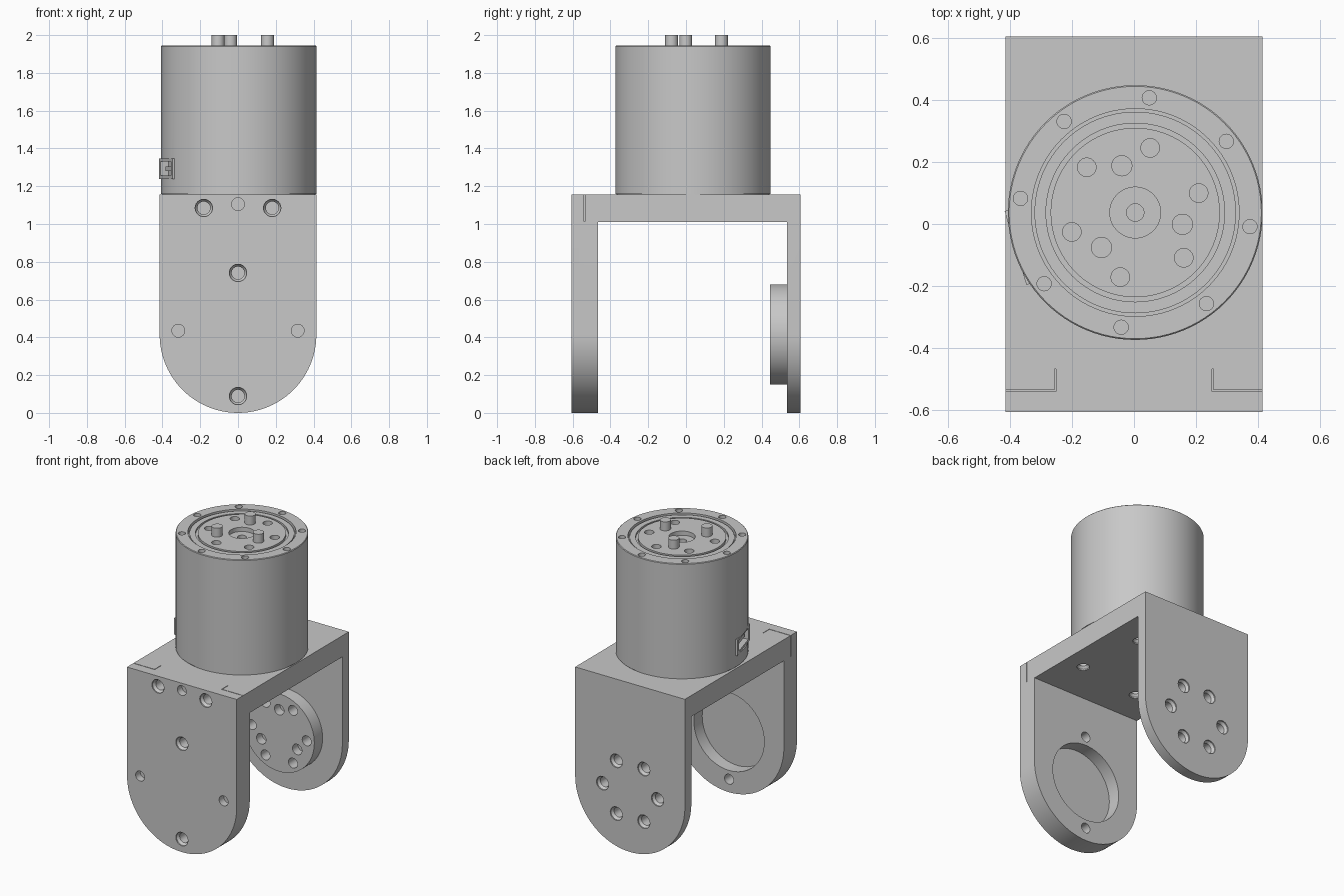
import bpy, bmesh
from math import pi, cos, sin, radians
from mathutils import Vector, Matrix

if "Cube" in bpy.data.objects:
    bpy.data.objects.remove(bpy.data.objects["Cube"], do_unlink=True)

grey = bpy.data.materials.new("machined_grey")
grey.use_nodes = True
tone = (0.58, 0.58, 0.58, 1)
grey.diffuse_color = tone
grey.node_tree.nodes["Principled BSDF"].inputs["Base Color"].default_value = tone

W, R = 0.415, 0.411            # bracket half width, motor radius
DECK, TOP = 1.155, 1.945       # bracket top, motor top
PIVOT = 0.415                  # height of the joint axis
CX, CY = 0.004, 0.037          # motor centre
FRONT, INNER, BACK = -0.607, -0.465, 0.605
PORT = 196.5                   # direction of the cable socket


def lathe(bm, profile, origin, axis, segments=48):
    """Solid of revolution from (radius, height) points, capped at both ends."""
    turn = Vector((0, 0, 1)).rotation_difference(Vector(axis)).to_matrix()
    rings = []
    for r, h in profile:
        rings.append([bm.verts.new(Vector(origin) + turn @ Vector(
            (r * cos(2 * pi * i / segments), r * sin(2 * pi * i / segments), h)))
            for i in range(segments)])
    skin(bm, rings)


def prism(bm, points, shift):
    """Closed solid from an outline moved along a vector."""
    skin(bm, [[bm.verts.new(Vector(p) + Vector(shift) * t) for p in points]
              for t in (0, 1)])


def skin(bm, rings):
    faces = [bm.faces.new(rings[0][::-1]), bm.faces.new(rings[-1])]
    for a, b in zip(rings, rings[1:]):
        for i in range(len(a)):
            j = (i + 1) % len(a)
            faces.append(bm.faces.new((a[i], a[j], b[j], b[i])))
    bmesh.ops.recalc_face_normals(bm, faces=faces)


def cylinder(bm, origin, axis, r, low, high, segments=48):
    lathe(bm, [(r, low), (r, high)], origin, axis, segments)


def drill(bm, origin, axis, r, depth, sink=0.0):
    """Hole cutter, countersunk when sink is the wider mouth radius."""
    profile = [(r, -depth), (r, 0.02)]
    if sink:
        profile = [(r, -depth), (r, -0.025), (sink, -0.008), (sink, 0.02)]
    lathe(bm, profile, origin, axis, 24)


def port_box(bm, r_in, r_out, width, height):
    x, y = polar((r_in + r_out) / 2, PORT)
    matrix = (Matrix.Translation((CX + x, CY + y, 1.293))
              @ Matrix.Rotation(radians(PORT), 4, "Z")
              @ Matrix.Diagonal((r_out - r_in, width, height, 1)))
    bmesh.ops.create_cube(bm, size=1, matrix=matrix)


def make(name, bm):
    mesh = bpy.data.meshes.new(name)
    bm.to_mesh(mesh)
    bm.free()
    mesh.materials.append(grey)
    obj = bpy.data.objects.new(name, mesh)
    bpy.context.collection.objects.link(obj)
    return obj


def carve(obj, cutter_bm, operation="DIFFERENCE"):
    """Apply a boolean and discard the cutter."""
    cutter = make("cutter", cutter_bm)
    cutter.hide_render = True
    mod = obj.modifiers.new("carve", "BOOLEAN")
    mod.operation, mod.object, mod.solver = operation, cutter, "EXACT"
    bpy.context.view_layer.update()
    graph = bpy.context.evaluated_depsgraph_get()
    mesh = bpy.data.meshes.new_from_object(obj.evaluated_get(graph))
    obj.modifiers.clear()
    obj.data = mesh
    bpy.data.objects.remove(cutter, do_unlink=True)


def smooth(obj):
    bpy.ops.object.select_all(action="DESELECT")
    obj.select_set(True)
    bpy.context.view_layer.objects.active = obj
    bpy.ops.object.shade_smooth_by_angle(angle=radians(25))


def polar(r, degrees):
    return r * cos(radians(degrees)), r * sin(radians(degrees))


# Bracket: fork profile across x, trimmed to rounded ends
bm = bmesh.new()
fork = [(FRONT, -0.1), (INNER, -0.1), (INNER, 1.01), (0.535, 1.01), (0.535, -0.1),
        (BACK, -0.1), (BACK, DECK), (FRONT, DECK)]
prism(bm, [(-0.6, y, z) for y, z in fork], (1.2, 0, 0))
bracket = make("fork_bracket", bm)

bm = bmesh.new()
arc = [polar(W, 180 + 180 * i / 48) for i in range(49)]
outline = [(x, -1, W + z) for x, z in arc] + [(W, -1, 1.5), (-W, -1, 1.5)]
prism(bm, outline, (0, 2, 0))
carve(bracket, bm, "INTERSECT")

# Bearing boss on the inside of the back plate
bm = bmesh.new()
cylinder(bm, (0, 0, PIVOT), (0, 1, 0), 0.266, 0.445, 0.56, 64)
carve(bracket, bm, "UNION")

# Bracket holes, recess and joint slots
bm = bmesh.new()
front, back, up, down = (0, -1, 0), (0, 1, 0), (0, 0, 1), (0, 0, -1)
cylinder(bm, (0, INNER, PIVOT), back, 0.266, -0.09, 0.02, 64)
slot = [(0.5, -0.54), (0.252, -0.54), (0.252, -0.468), (0.256, -0.468),
        (0.256, -0.536), (0.5, -0.536)]
for side in (-1, 1):
    drill(bm, (side * 0.181, FRONT, 1.085), front, 0.034, 0.12, 0.046)
    drill(bm, (side * 0.316, FRONT, 0.435), front, 0.034, 0.05)
    drill(bm, (0, FRONT, PIVOT + side * 0.326), front, 0.034, 0.2, 0.046)
    prism(bm, [(side * x, y, 1.012) for x, y in slot], (0, 0, 0.2))
drill(bm, (0, FRONT, 1.105), front, 0.034, 0.05)
for k in range(6):
    x, z = polar(0.208, 60 * k)
    drill(bm, (x, BACK, PIVOT + z), back, 0.034, 0.2, 0.046)
for k in range(3):
    x, z = polar(0.157, 90 + 120 * k)
    drill(bm, (x, 0.445, PIVOT + z), front, 0.036, 0.06)
for k in range(4):
    x, y = polar(0.335, 52 + 90 * k)
    drill(bm, (CX + x, CY + y, 1.01), down, 0.028, 0.12, 0.04)
carve(bracket, bm)
smooth(bracket)

# Motor housing with stepped output face
bm = bmesh.new()
lathe(bm, [(0.405, DECK), (0.405, 1.16), (R, 1.16), (R, TOP - 0.004), (R - 0.004, TOP),
           (0.335, TOP), (0.335, TOP - 0.03), (0.325, TOP - 0.03), (0.325, TOP - 0.008),
           (0.288, TOP - 0.008), (0.288, TOP - 0.022), (0.273, TOP - 0.022),
           (0.273, TOP - 0.006), (0.082, TOP - 0.006), (0.082, TOP - 0.035),
           (0.028, TOP - 0.035), (0.028, TOP - 0.09)], (CX, CY, 0), up, 96)
motor = make("motor_housing", bm)

bm = bmesh.new()
for k in range(8):
    x, y = polar(0.373, 38 + 45 * k)
    drill(bm, (CX + x, CY + y, TOP), up, 0.023, 0.05)
for k in range(6):
    x, y = polar(0.214, 17 + 60 * k)
    drill(bm, (CX + x, CY + y, TOP), up, 0.03, 0.06)
port_box(bm, 0.35, 0.45, 0.24, 0.106)
carve(motor, bm)
smooth(motor)

# Cable socket set into the housing
bm = bmesh.new()
port_box(bm, 0.34, 0.403, 0.248, 0.11)
socket = make("cable_socket", bm)
bm = bmesh.new()
port_box(bm, 0.36, 0.45, 0.19, 0.075)
carve(socket, bm)
bm = bmesh.new()
port_box(bm, 0.35, 0.385, 0.13, 0.025)
make("socket_tongue", bm)

# Drive pins
bm = bmesh.new()
for k in range(3):
    x, y = polar(0.157, -14 + 120 * k)
    cylinder(bm, (CX + x, CY + y, 0), up, 0.034, TOP - 0.02, 2.0, 32)
smooth(make("drive_pins", bm))
